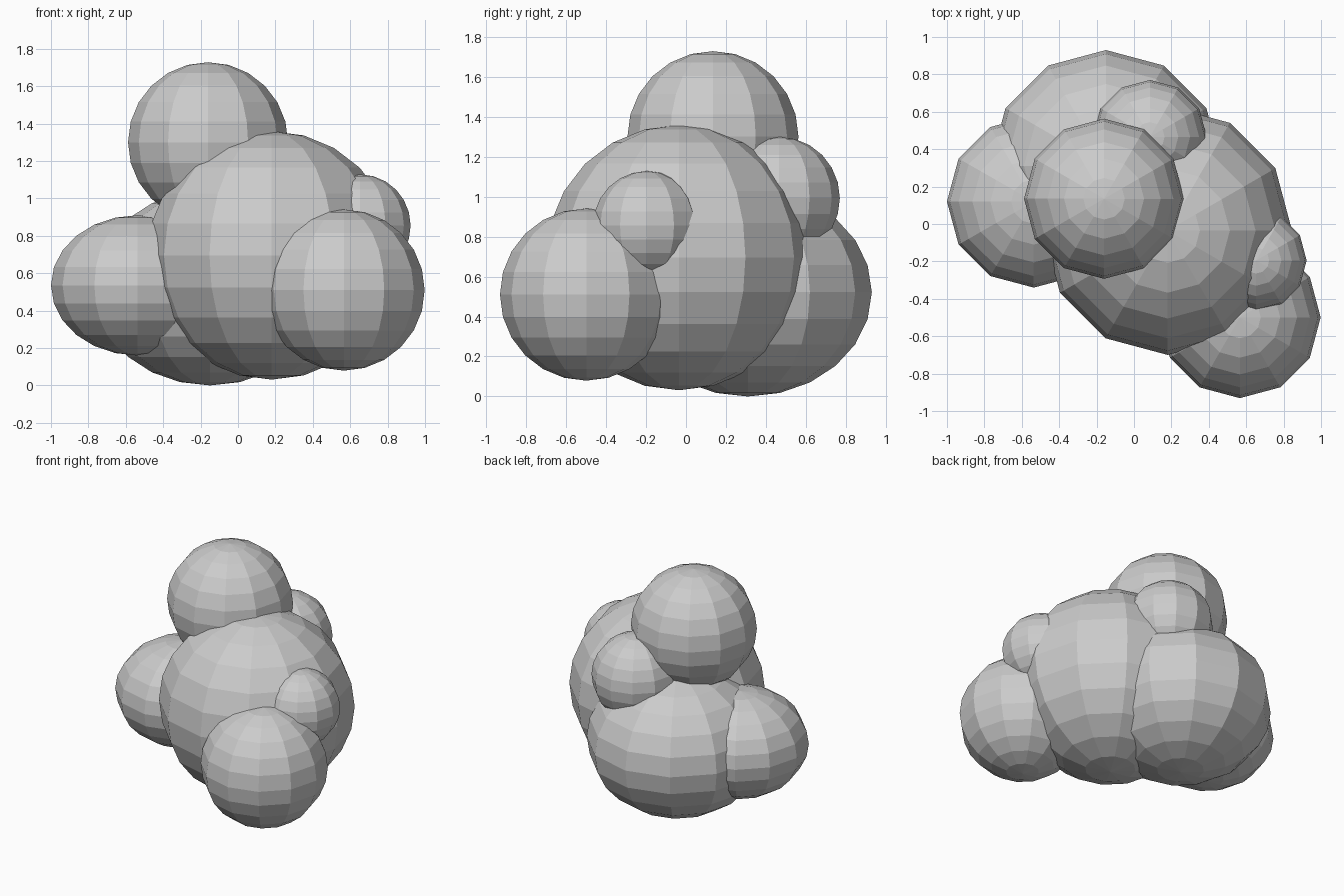
import bpy

if "Cube" in bpy.data.objects:
    bpy.data.objects.remove(bpy.data.objects["Cube"])


def blob(name, center, radii):
    """Low-poly, flat-shaded ellipsoid with 12 segments and 12 rings."""
    bpy.ops.mesh.primitive_uv_sphere_add(segments=12, ring_count=12, radius=1, location=center)
    ob = bpy.context.object
    ob.name = name
    ob.scale = radii
    bpy.ops.object.transform_apply(location=False, rotation=False, scale=True)
    bpy.ops.object.shade_flat()
    return ob


# Three large lower lobes plus the main body
blob("main_lobe", (0.18, -0.035, 0.695), (0.665, 0.665, 0.664))
blob("back_lobe", (-0.15, 0.31, 0.522), (0.62, 0.62, 0.522))
blob("left_lobe", (-0.536, 0.12, 0.535), (0.464, 0.46, 0.375))
blob("front_right_lobe", (0.566, -0.499, 0.51), (0.432, 0.432, 0.431))

# Top lobe
blob("top_lobe", (-0.16, 0.135, 1.30), (0.428, 0.428, 0.428))

# Small filler lobes
blob("small_right_lobe", (0.653, -0.195, 0.855), (0.27, 0.27, 0.273))
blob("small_back_lobe", (0.085, 0.466, 0.992), (0.304, 0.304, 0.307))
